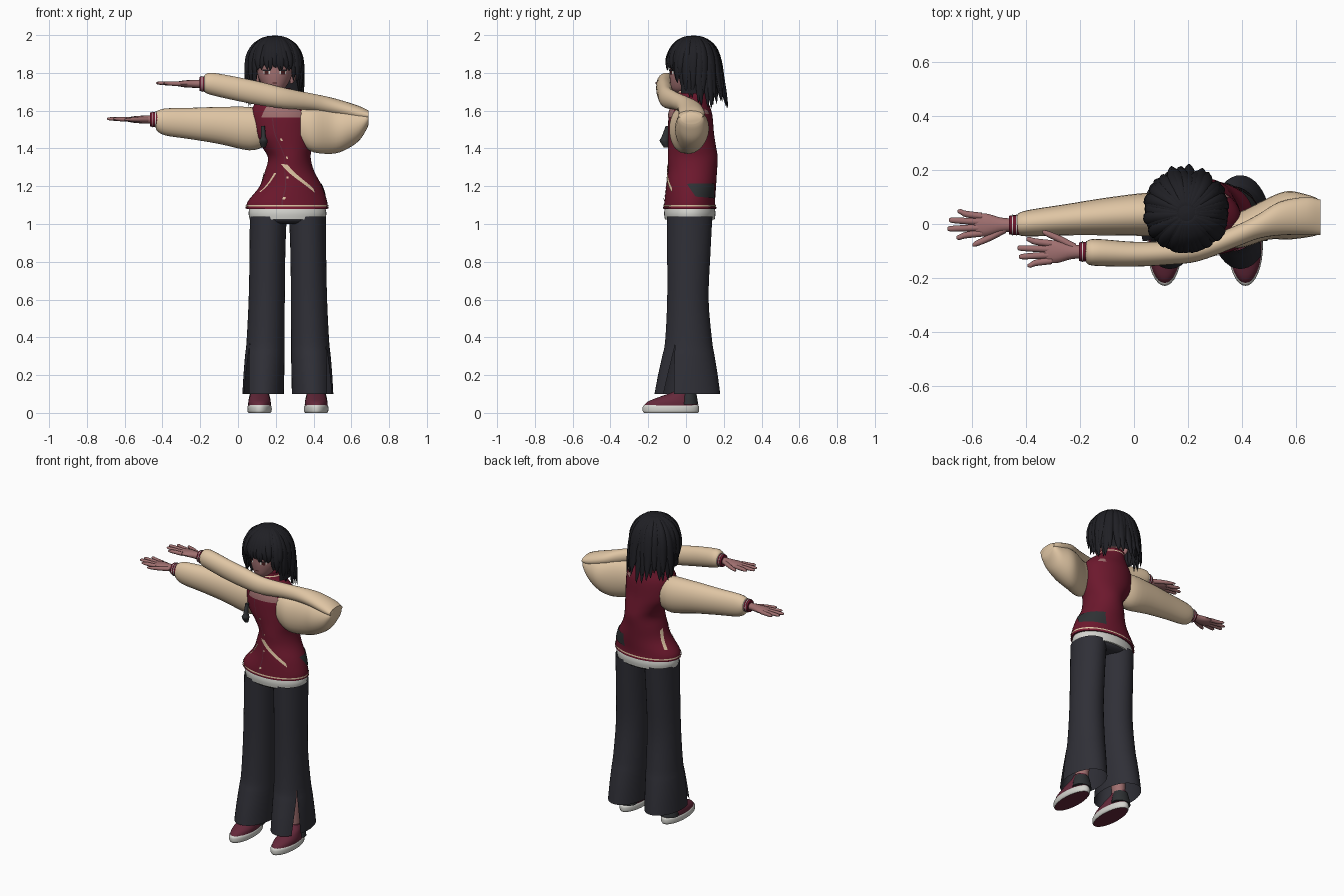
import bpy, bmesh, math, random
from mathutils import Vector

random.seed(4)
cube = bpy.data.objects.get("Cube")
if cube:
    bpy.data.objects.remove(cube)


def material(name, r, g, b):
    m = bpy.data.materials.new(name)
    m.use_nodes = True
    m.diffuse_color = (r, g, b, 1)
    bsdf = next(n for n in m.node_tree.nodes if n.type == 'BSDF_PRINCIPLED')
    bsdf.inputs["Base Color"].default_value = (r, g, b, 1)
    bsdf.inputs["Roughness"].default_value = 0.9
    return m


HAIR = material("hair black", .014, .014, .018)
SKIN = material("skin", .35, .16, .16)
JACKET = material("burgundy", .15, .009, .026)
CREAM = material("cream", .74, .56, .37)
PANTS = material("dark navy", .029, .029, .038)
WHITE = material("off white", .66, .66, .62)
SHOE = material("maroon", .13, .022, .043)
RED = material("stripe red", .22, .011, .035)
DARK = material("charcoal", .028, .031, .034)
EYE = material("eye brown", .06, .012, .012)


# Rings: centre, two half axes and an opening angle, as one flat tuple
def zr(z, cx, cy, rx, ry, gap=0):
    return (cx, cy, z, rx, 0, 0, 0, ry, 0, gap)


def xr(x, y, z, ry, rz):
    return (x, y, z, 0, ry, 0, 0, 0, rz, 0)


def dense(rings, sub=4):
    out = []
    last = len(rings) - 1
    for i in range(last):
        a, b, c, d = (rings[max(0, min(last, j))] for j in (i - 1, i, i + 1, i + 2))
        for k in range(sub):
            t = k / sub
            out.append(tuple(q + t * ((r - p) / 2 + t * (p - 2.5 * q + 2 * r - s / 2
                             + t * (1.5 * (q - r) + (s - p) / 2)))
                             for p, q, r, s in zip(a, b, c, d)))
    return out + [rings[last]]


def at(ring, a):
    c, u, v = (Vector(ring[i:i + 3]) for i in (0, 3, 6))
    return c + u * math.cos(a) + v * math.sin(a)


def finish(name, bm, *mats):
    bmesh.ops.remove_doubles(bm, verts=bm.verts, dist=.0001)
    bmesh.ops.recalc_face_normals(bm, faces=bm.faces)
    mesh = bpy.data.meshes.new(name)
    bm.to_mesh(mesh)
    bm.free()
    ob = bpy.data.objects.new(name, mesh)
    bpy.context.collection.objects.link(ob)
    for m in mats:
        mesh.materials.append(m)
    bpy.ops.object.select_all(action='DESELECT')
    ob.select_set(True)
    bpy.context.view_layer.objects.active = ob
    bpy.ops.object.shade_smooth_by_angle(angle=math.radians(50))
    return ob


def loft(name, strands, *mats, n=24, slit=0, caps=True, sub=4):
    bm = bmesh.new()
    for rings in strands:
        rows = []
        for r in dense(rings, sub):
            g = max(0, r[9])
            span = 2 * math.pi - 2 * g
            rows.append([bm.verts.new(at(r, slit + g + span * k / n)) for k in range(n + 1)])
        for p, q in zip(rows, rows[1:]):
            for k in range(n):
                bm.faces.new((p[k], p[k + 1], q[k + 1], q[k]))
        if caps:
            bm.faces.new(rows[0][:n])
            bm.faces.new(rows[-1][:n])
    return finish(name, bm, *mats)


# Thin plates that follow a lofted surface
def surface(rings, deg, z, off):
    d = sorted(dense(rings), key=lambda r: r[2])
    for lo, hi in zip(d, d[1:]):
        if z <= hi[2]:
            break
    t = (z - lo[2]) / (hi[2] - lo[2])
    a = math.radians(deg)
    p = at(lo, a).lerp(at(hi, a), t)
    return p + Vector((math.cos(a), math.sin(a), 0)) * off


def plate(name, rings, corners, mat, off=.004, nu=10, nv=6):
    c = [Vector(p) for p in corners]
    bm = bmesh.new()
    grid = []
    for j in range(nv + 1):
        row = []
        for i in range(nu + 1):
            p = c[0].lerp(c[1], i / nu).lerp(c[3].lerp(c[2], i / nu), j / nv)
            row.append(bm.verts.new(surface(rings, p.x, p.y, off)))
        grid.append(row)
    for p, q in zip(grid, grid[1:]):
        for i in range(nu):
            bm.faces.new((p[i], p[i + 1], q[i + 1], q[i]))
    return finish(name, bm, mat)


def band(name, rings, z0, z1, mat, off):
    return plate(name, rings, [(0, z0), (360, z0), (360, z1), (0, z1)], mat, off, 40, 1)


# Jacket
torso = [zr(1.08, .26, .02, .215, .138), zr(1.12, .262, .02, .21, .134),
         zr(1.2, .28, .027, .165, .132), zr(1.28, .273, .034, .13, .13),
         zr(1.35, .272, .036, .113, .132), zr(1.41, .258, .032, .133, .127),
         zr(1.48, .237, .026, .16, .122), zr(1.58, .23, .024, .162, .115),
         zr(1.64, .22, .025, .13, .095), zr(1.69, .203, .032, .082, .075), zr(1.72, .2, .036, .078, .07)]
loft("jacket", [torso], JACKET, n=40)
band("hem_stripe_low", torso, 1.083, 1.089, RED, .004)
band("hem_stripe_cream", torso, 1.092, 1.1, CREAM, .004)
band("collar_stripe", torso, 1.697, 1.704, CREAM, .003)
plate("neckline", torso, [(-130, 1.565), (-45, 1.565), (-60, 1.65), (-115, 1.65)], SKIN)
plate("front_seam", torso, [(-98, 1.09), (-96, 1.09), (-106, 1.56), (-108, 1.56)], SHOE, .003, 1, 20)
plate("front_tear", torso, [(-112, 1.318), (-45, 1.165), (-47, 1.19), (-95, 1.315)], CREAM)
plate("small_tear", torso, [(-150, 1.17), (-146, 1.17), (-121, 1.27), (-127, 1.27)], CREAM)
plate("back_tear", torso, [(152, 1.15), (160, 1.15), (176, 1.27), (164, 1.26)], CREAM)
plate("side_patch", torso, [(12, 1.145), (70, 1.135), (66, 1.215), (-10, 1.213)], DARK)
plate("shoulder_tear", torso, [(38, 1.585), (58, 1.58), (54, 1.605), (42, 1.605)], SKIN)
for i, z in enumerate((1.13, 1.24, 1.345, 1.44)):
    plate(f"button_{i}", torso, [(-98, z), (-94, z), (-94, z + .012), (-98, z + .012)], CREAM, .006, 2, 2)
loft("shirt_hem", [[zr(1.025, .262, .02, .2, .132), zr(1.06, .262, .02, .206, .136),
                    zr(1.1, .262, .02, .195, .128)]], WHITE, n=40)
loft("chest_tag", [[zr(1.405, .135, -.105, .012, .012), zr(1.44, .135, -.115, .022, .024),
                    zr(1.46, .135, -.11, .014, .02), zr(1.52, .132, -.095, .01, .012)]], DARK, n=12)

# Sleeves
loft("right_sleeve", [[xr(.14, .03, 1.51, .07, .1), xr(.06, .036, 1.505, .08, .115),
                       xr(-.1, .028, 1.522, .07, .098), xr(-.25, .016, 1.532, .058, .083),
                       xr(-.38, .004, 1.54, .05, .072), xr(-.425, 0, 1.545, .042, .055),
                       xr(-.435, 0, 1.55, .03, .04)]], CREAM)
loft("left_upper_sleeve", [[xr(.33, -.02, 1.52, .06, .1), xr(.4, -.02, 1.5, .068, .12),
                            xr(.5, .02, 1.497, .078, .125), xr(.57, .032, 1.505, .09, .112),
                            xr(.64, .03, 1.525, .08, .085), xr(.68, .027, 1.55, .068, .05),
                            xr(.692, .025, 1.56, .055, .03)]], CREAM)
loft("left_forearm_sleeve", [[xr(.692, .025, 1.575, .065, .025), xr(.64, .03, 1.585, .07, .04),
                              xr(.54, .02, 1.612, .062, .045), xr(.46, -.01, 1.632, .045, .045),
                              xr(.38, -.045, 1.648, .04, .045), xr(.24, -.098, 1.667, .04, .055),
                              xr(.12, -.108, 1.69, .044, .062), xr(0, -.112, 1.714, .046, .063),
                              xr(-.13, -.106, 1.74, .05, .06), xr(-.17, -.105, 1.744, .045, .05),
                              xr(-.18, -.105, 1.745, .03, .035)]], CREAM)


# Cuffs and hands; thumb gives the side of the thumb along y
def hand(side, x, y, z, thumb):
    loft(side + "_cuff", [[xr(x + .05, y, z, .035, .038), xr(x + .02, y, z, .037, .04),
                           xr(x, y, z, .034, .037)]], JACKET, n=20)
    for i, d in enumerate((.012, .026)):
        loft(f"{side}_cuff_stripe_{i}", [[xr(x + d, y, z, .039, .042), xr(x + d + .004, y, z, .039, .042)]],
             WHITE, n=20, sub=1)
    strands = [[xr(x + .02, y, z, .024, .022), xr(x - .03, y, z, .028, .021),
                xr(x - .08, y, z, .042, .018), xr(x - .115, y, z, .04, .012), xr(x - .13, y, z, .032, .008)]]
    for i, length in enumerate((.195, .228, .222, .19)):
        o = thumb * (.03 - .021 * i)
        strands.append([xr(x - .1, y + o, z, .013, .012), xr(x - .16, y + o * 1.25, z + .002, .012, .011),
                        xr(x - length + .012, y + o * 1.5, z + .004, .01, .008),
                        xr(x - length, y + o * 1.55, z + .004, .005, .003)])
    strands.append([xr(x - .01, y + thumb * .012, z, .017, .014), xr(x - .07, y + thumb * .046, z, .014, .012),
                    xr(x - .12, y + thumb * .068, z, .011, .008), xr(x - .135, y + thumb * .074, z, .005, .004)])
    loft(side + "_hand", strands, SKIN, n=12)


hand("right", -.465, -.004, 1.553, -1)
hand("left", -.205, -.103, 1.742, 1)

# Trousers, shins and shoes, mirrored about the hips
MID = .264
loft("hips", [[zr(1.0, MID, .02, .17, .09), zr(1.02, MID, .02, .19, .12),
               zr(1.07, MID, .02, .19, .12)]], PANTS, n=32)
for side, s in (("right", -1), ("left", 1)):
    leg = [zr(1.04, MID + s * .104, .02, .098, .12), zr(.85, MID + s * .108, .015, .095, .115),
           zr(.6, MID + s * .112, .01, .096, .11), zr(.38, MID + s * .118, .014, .101, .125),
           zr(.3, MID + s * .122, .013, .105, .139, .05), zr(.2, MID + s * .127, .01, .108, .158, .13),
           zr(.1, MID + s * .131, .007, .11, .174, .2)]
    loft(side + "_trouser_leg", [leg], PANTS, n=36, slit=math.radians(-90 + s * 55), caps=False)
    fx = MID + s * .15
    loft(side + "_shin", [[zr(.08, fx - s * .005, 0, .035, .04), zr(.25, fx - s * .015, .005, .045, .05),
                           zr(.5, fx - s * .03, .01, .06, .065)]], SKIN)
    sole = loft(side + "_sole", [[zr(0, fx, -.08, .058, .143), zr(.01, fx, -.08, .064, .149),
                                  zr(.032, fx, -.08, .064, .149), zr(.042, fx, -.08, .058, .142)]],
                WHITE, SHOE, n=32)
    for f in sole.data.polygons:
        f.material_index = int(f.normal.z < -.8)
    loft(side + "_shoe", [[zr(.036, fx, -.08, .06, .143), zr(.06, fx, -.072, .059, .13),
                           zr(.085, fx, -.045, .052, .095), zr(.11, fx, -.012, .045, .058),
                           zr(.13, fx, 0, .041, .046)]], SHOE, n=32)
    loft(side + "_heel_panel", [[zr(.045, fx, .015, .061, .05), zr(.08, fx, .014, .056, .045),
                                 zr(.12, fx, .012, .045, .04)]], DARK)

# Head
HX, HY, HZ = .195, .04, 1.83
head = [zr(1.693, HX, -.025, .02, .025), zr(1.715, HX, -.015, .05, .06), zr(1.76, HX, .005, .08, .09),
        zr(1.81, HX, .015, .095, .102), zr(1.88, HX, .025, .1, .105), zr(1.94, HX, .04, .07, .07)]
loft("head", [head], SKIN, n=32)
loft("neck", [[zr(1.62, .205, .035, .055, .05), zr(1.76, HX, .03, .045, .045)]], SKIN)
for s in (-1, 1):
    a = -90 + s * 27
    plate(f"eye_white_{s}", head, [(a - 11, 1.793), (a + 11, 1.793), (a + 12, 1.811), (a - 12, 1.811)], WHITE, .002)
    plate(f"iris_{s}", head, [(a - 7, 1.792), (a + 7, 1.792), (a + 7, 1.812), (a - 7, 1.812)], EYE, .004)
    plate(f"lash_{s}", head, [(a - 14, 1.811), (a + 14, 1.811), (a + 13, 1.817), (a - 13, 1.817)], HAIR, .005, 8, 1)
    loft(f"ear_{s}", [[zr(1.745, HX + s * .088, .03, .008, .01), zr(1.775, HX + s * .098, .035, .015, .02),
                       zr(1.805, HX + s * .1, .04, .008, .015)]], SKIN, n=12)
plate("mouth", head, [(-99, 1.745), (-81, 1.745), (-81, 1.75), (-99, 1.75)], EYE, .003, 6, 1)


# Hair cap, open over the face
def reach(z, a):
    h = (z - HZ) / .168
    if h > 0:
        return math.sqrt(max(0, 1 - h * h))
    return 1 + h * (.06 - .3 * max(0, math.sin(a)))


cap = []
for z in (1.998, 1.994, 1.98, 1.96, 1.92, 1.87, 1.83, 1.78, 1.72, 1.69):
    r = reach(z, .2) * .96
    cap.append(zr(z, HX, HY, .148 * r, .138 * r, max(0, min(1.05, (1.86 - z) * 18))))
loft("hair_cap", [cap], HAIR, n=40, slit=-math.pi / 2, caps=False)

# Layered locks that fall from the crown
locks = []
for layer, count in enumerate((26, 34)):
    for i in range(count):
        a = 2 * math.pi * (i + .5 * layer + random.uniform(-.25, .25)) / count
        front = abs(math.degrees((a + math.pi / 2 + math.pi) % (2 * math.pi) - math.pi))
        tip = 1.815 if front < 44 else 1.725 if front < 64 else 1.685 if front < 100 else 1.625
        tip += random.uniform(-.01, .015) if front < 44 else random.uniform(-.02, .035) + .03 * layer
        drift = random.uniform(-.12, .12)
        lift = 1 + .03 * layer + random.uniform(-.03, .03)
        strand = []
        for t, w in ((0, .006), (.05, .013), (.18, .02), (.4, .024), (.7, .02), (.9, .01), (1, .001)):
            z = 1.994 + (tip - 1.994) * t
            b = a + drift * t
            r = max(.05, reach(z, b)) * lift
            c, d = math.cos(b), math.sin(b)
            k = .011 * min(1, w / .02)
            strand.append((HX + .145 * r * c, HY + .138 * r * d, z, -d * w, c * w, 0, c * k, d * k, k * .3, 0))
        locks.append(strand)
loft("hair_locks", locks, HAIR, n=8, sub=3)
